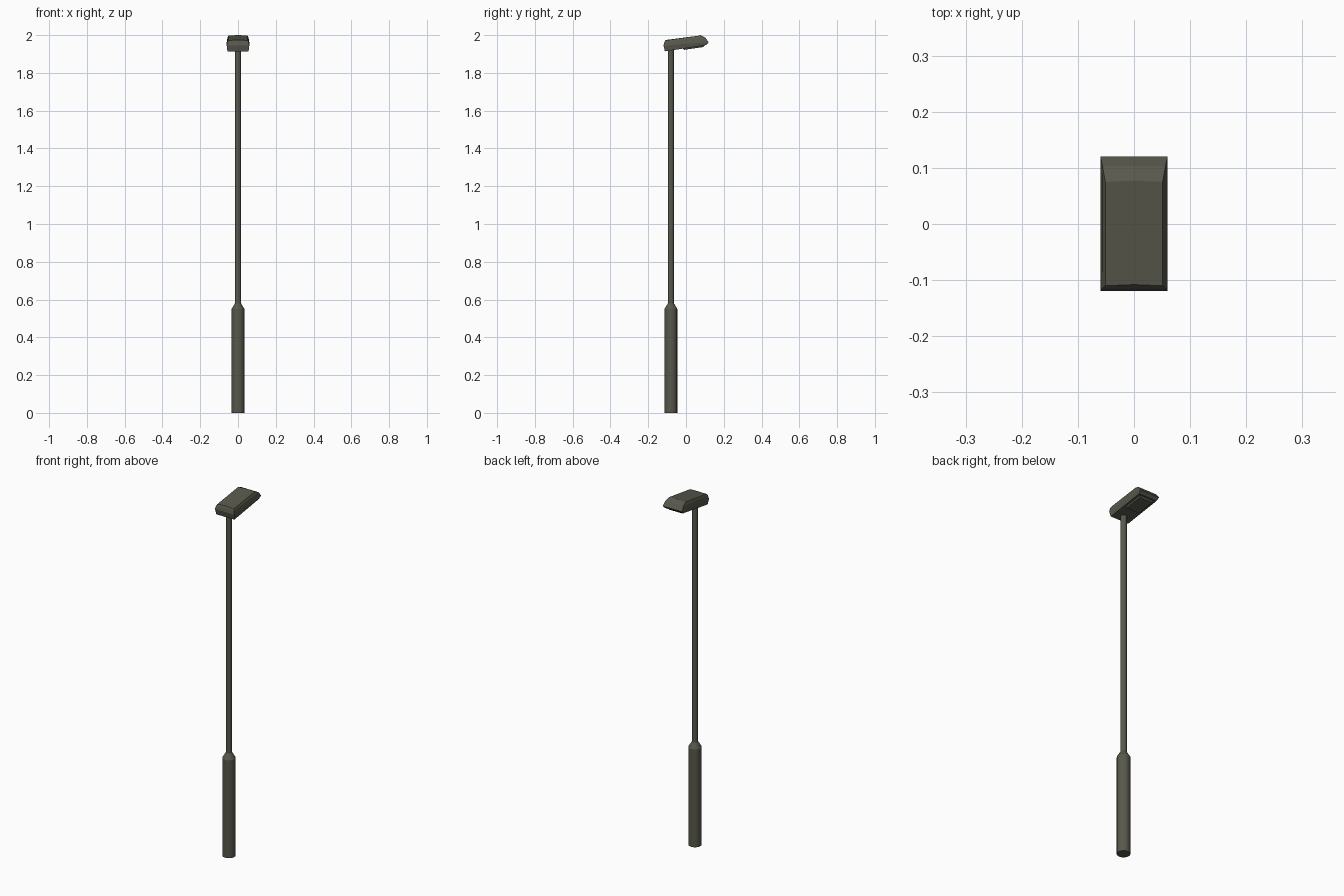
import bpy, bmesh, math

if "Cube" in bpy.data.objects:
    bpy.data.objects.remove(bpy.data.objects["Cube"])

olive = bpy.data.materials.new("dark olive grey")
olive.diffuse_color = (0.098, 0.097, 0.073, 1)
olive.use_nodes = True
olive.node_tree.nodes["Principled BSDF"].inputs["Base Color"].default_value = olive.diffuse_color


def finish(name, bm):
    bmesh.ops.recalc_face_normals(bm, faces=bm.faces)
    me = bpy.data.meshes.new(name)
    bm.to_mesh(me)
    bm.free()
    ob = bpy.data.objects.new(name, me)
    bpy.context.collection.objects.link(ob)
    me.materials.append(olive)
    return ob


def loft(bm, rings):
    """Skin a list of equal-length vertex rings and cap both ends."""
    vs = [[bm.verts.new(p) for p in r] for r in rings]
    n = len(vs[0])
    for a, b in zip(vs, vs[1:]):
        for i in range(n):
            j = (i + 1) % n
            bm.faces.new((a[i], a[j], b[j], b[i]))
    bm.faces.new(vs[0][::-1])
    bm.faces.new(vs[-1])


# pole: wide base sleeve, short cone, thin shaft
SIDES, POLE_Y = 16, -0.08
bm = bmesh.new()
rings = []
for r, z in [(0.034, 0), (0.034, 0.55), (0.016, 0.58), (0.016, 1.945)]:
    rings.append([(r * math.cos(2 * math.pi * i / SIDES),
                   POLE_Y + r * math.sin(2 * math.pi * i / SIDES), z)
                  for i in range(SIDES)])
loft(bm, rings)
pole = finish("pole", bm)
bpy.context.view_layer.objects.active = pole
pole.select_set(True)
bpy.ops.object.shade_smooth_by_angle(angle=math.radians(30))


# lamp housing: stacked rings, each (half width, back y/z, tip y/z, crown)
def housing_ring(w, y0, z0, y1, z1, crown=0.0):
    return [(-w, y0, z0), (0, y0 + crown, z0 + crown), (w, y0, z0),
            (w, y1, z1), (0, y1 + crown, z1 + crown), (-w, y1, z1)]


bm = bmesh.new()
loft(bm, [
    housing_ring(0.056, -0.112, 1.914, 0.106, 1.947),
    housing_ring(0.060, -0.119, 1.945, 0.120, 1.962),
    housing_ring(0.056, -0.114, 1.964, 0.103, 1.986),
    housing_ring(0.051, -0.110, 1.972, 0.075, 1.998, 0.002),
])
finish("lamp_housing", bm)

# lens plate under the housing, following its tilt
bm = bmesh.new()
loft(bm, [
    housing_ring(0.040, -0.010, 1.922, 0.092, 1.937),
    housing_ring(0.046, -0.020, 1.932, 0.102, 1.950),
])
finish("lamp_lens", bm)
